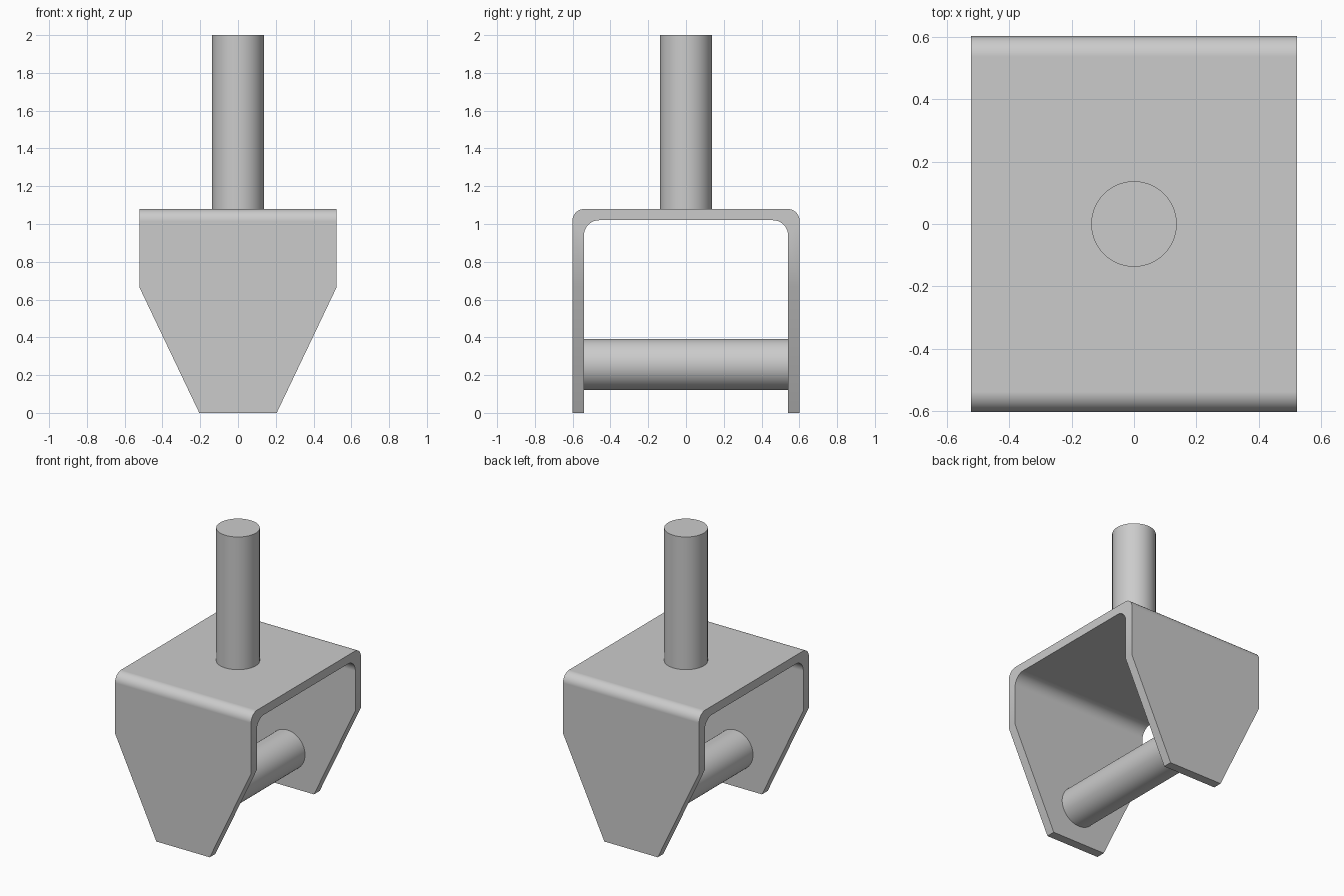
import bpy, bmesh, math
from mathutils import Vector

old = bpy.data.objects.get("Cube")
if old:
    bpy.data.objects.remove(old, do_unlink=True)

# Single plain steel grey
grey = bpy.data.materials.new("steel_grey")
grey.use_nodes = True
COLOUR = (0.6, 0.6, 0.6, 1)
grey.diffuse_color = COLOUR
grey.node_tree.nodes["Principled BSDF"].inputs["Base Color"].default_value = COLOUR

HALF_X, FOOT_X, TAPER_Z = 0.522, 0.205, 0.665
OUT_Y, IN_Y = 0.602, 0.54
TOP, UNDER = 1.08, 1.02
ARC_STEPS = 10


def finish(obj):
    """Assign the material and smooth only the curved surfaces."""
    obj.data.materials.append(grey)
    bpy.ops.object.select_all(action='DESELECT')
    obj.select_set(True)
    bpy.context.view_layer.objects.active = obj
    bpy.ops.object.shade_smooth_by_angle(angle=math.radians(30))
    weighted = obj.modifiers.new("even_normals", 'WEIGHTED_NORMAL')
    weighted.keep_sharp = True


def arch(half_y, top, radius):
    """Upside-down U outline in the YZ plane with rounded shoulders."""
    right = [(half_y, 0)]
    for i in range(ARC_STEPS + 1):
        a = math.pi / 2 * i / ARC_STEPS
        right.append((half_y - radius + radius * math.cos(a),
                      top - radius + radius * math.sin(a)))
    return right + [(-y, z) for y, z in reversed(right)]


def rod(name, radius, start, end):
    """Round bar between two points."""
    start, end = Vector(start), Vector(end)
    axis = end - start
    bpy.ops.mesh.primitive_cylinder_add(vertices=64, radius=radius, depth=axis.length,
                                        location=(start + end) / 2,
                                        rotation=axis.to_track_quat('Z', 'Y').to_euler())
    obj = bpy.context.object
    obj.name = name
    finish(obj)


# Bent plate: outer and inner outlines joined as a strip, extruded across x
bm = bmesh.new()
outer = [bm.verts.new((-HALF_X, y, z)) for y, z in arch(OUT_Y, TOP, 0.065)]
inner = [bm.verts.new((-HALF_X, y, z)) for y, z in arch(IN_Y, UNDER, 0.08)]
strip = [bm.faces.new((outer[i], outer[i + 1], inner[i + 1], inner[i]))
         for i in range(len(outer) - 1)]
grown = bmesh.ops.extrude_face_region(bm, geom=strip, use_keep_orig=True)["geom"]
bmesh.ops.translate(bm, vec=(2 * HALF_X, 0, 0),
                    verts=[g for g in grown if isinstance(g, bmesh.types.BMVert)])

# Taper the cheeks toward the feet
for side in (-1, 1):
    bmesh.ops.bisect_plane(bm, geom=bm.verts[:] + bm.edges[:] + bm.faces[:],
                           plane_co=(side * FOOT_X, 0, 0),
                           plane_no=(side * TAPER_Z, 0, FOOT_X - HALF_X),
                           clear_outer=True)
    bmesh.ops.holes_fill(bm, edges=[e for e in bm.edges if e.is_boundary], sides=0)
bmesh.ops.recalc_face_normals(bm, faces=bm.faces[:])
mesh = bpy.data.meshes.new("fork_bracket")
bm.to_mesh(mesh)
bm.free()
bracket = bpy.data.objects.new("fork_bracket", mesh)
bpy.context.collection.objects.link(bracket)
finish(bracket)

# Upright stem and the axle between the cheeks
rod("stem", 0.137, (0, 0, TOP), (0, 0, 2))
rod("axle", 0.136, (0, -IN_Y, 0.256), (0, IN_Y, 0.256))
